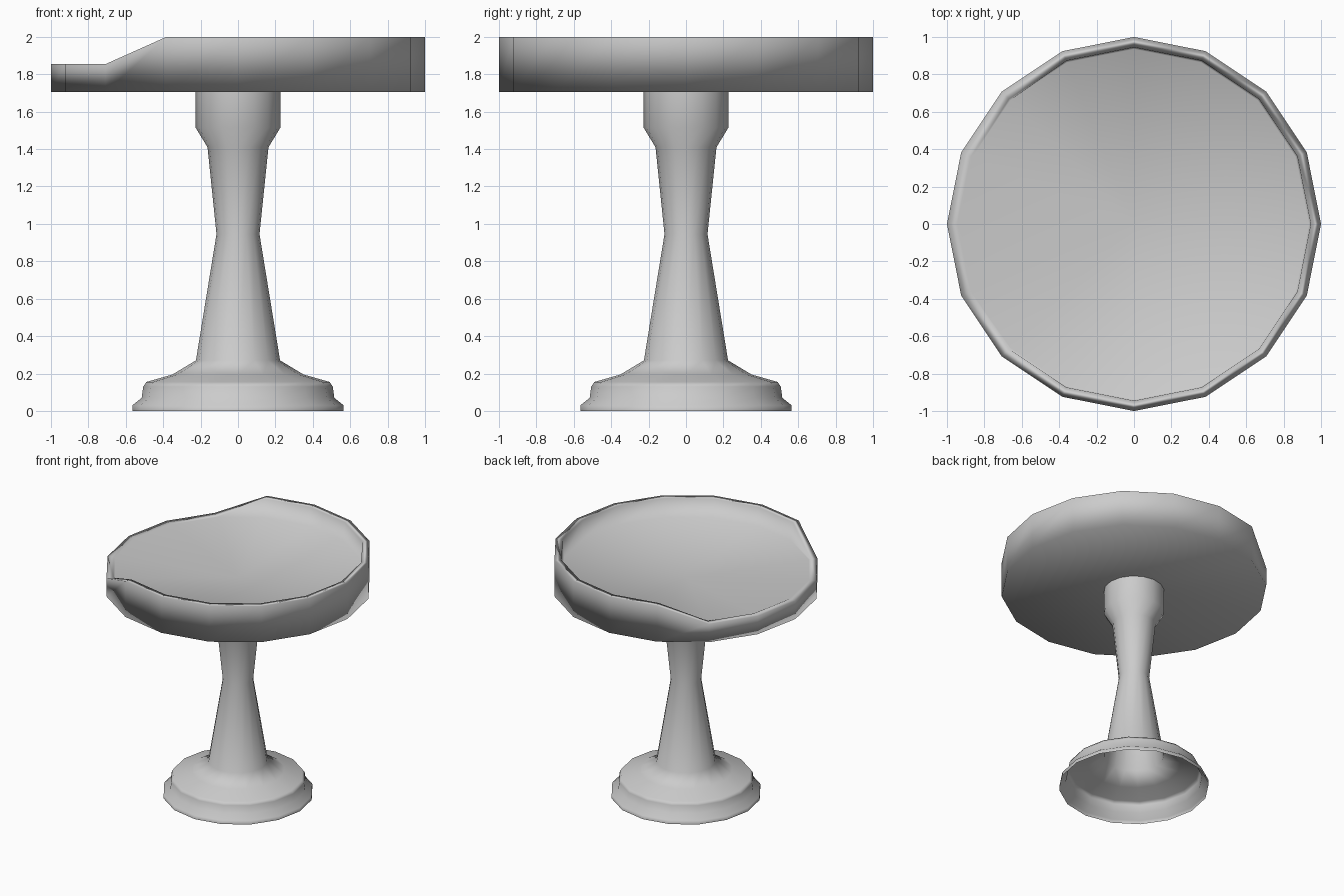
import bpy, bmesh, math

if "Cube" in bpy.data.objects:
    bpy.data.objects.remove(bpy.data.objects["Cube"])


def lathe(name, profile, sides, shape=None):
    """Revolve (radius, z) points round z; a zero radius makes a pole."""
    bm = bmesh.new()
    rings = []
    for r, z in profile:
        if r == 0:
            rings.append([bm.verts.new((0, 0, z))] * sides)
            continue
        ring = []
        for i in range(sides):
            a = 2 * math.pi * i / sides
            ring.append(bm.verts.new((r * math.cos(a), r * math.sin(a), z)))
        rings.append(ring)
    for low, high in zip(rings, rings[1:]):
        for i in range(sides):
            j = (i + 1) % sides
            corners = [low[i], low[j], high[j], high[i]]
            bm.faces.new(list(dict.fromkeys(corners)))
    if shape:
        for v in bm.verts:
            shape(v.co)
    for f in bm.faces:
        f.smooth = True
    mesh = bpy.data.meshes.new(name)
    bm.to_mesh(mesh)
    bm.free()
    obj = bpy.data.objects.new(name, mesh)
    bpy.context.collection.objects.link(obj)
    # large faces dominate the soft shading
    obj.modifiers.new("soft_shading", 'WEIGHTED_NORMAL').mode = 'FACE_AREA'
    return obj


def lower_one_side(co):
    # the rim drops on the -x side
    if co.z > 1.9 and co.x < -0.5:
        co.z -= 0.145


# Seat: flat underside, straight wall, thin rim and dished floor
lathe("seat", [(0, 1.705), (1, 1.705), (1, 2.0), (0.945, 2.0),
               (0.935, 1.85), (0, 1.78)], 16, lower_one_side)

# Pedestal: hollow stepped foot, waisted column and collar under the seat
lathe("pedestal", [(0.565, 0), (0.565, 0.03), (0.515, 0.07), (0.507, 0.13),
                   (0.49, 0.155), (0.35, 0.195), (0.225, 0.27),
                   (0.115, 0.945), (0.163, 1.41), (0.227, 1.515),
                   (0.227, 1.705)], 16)
